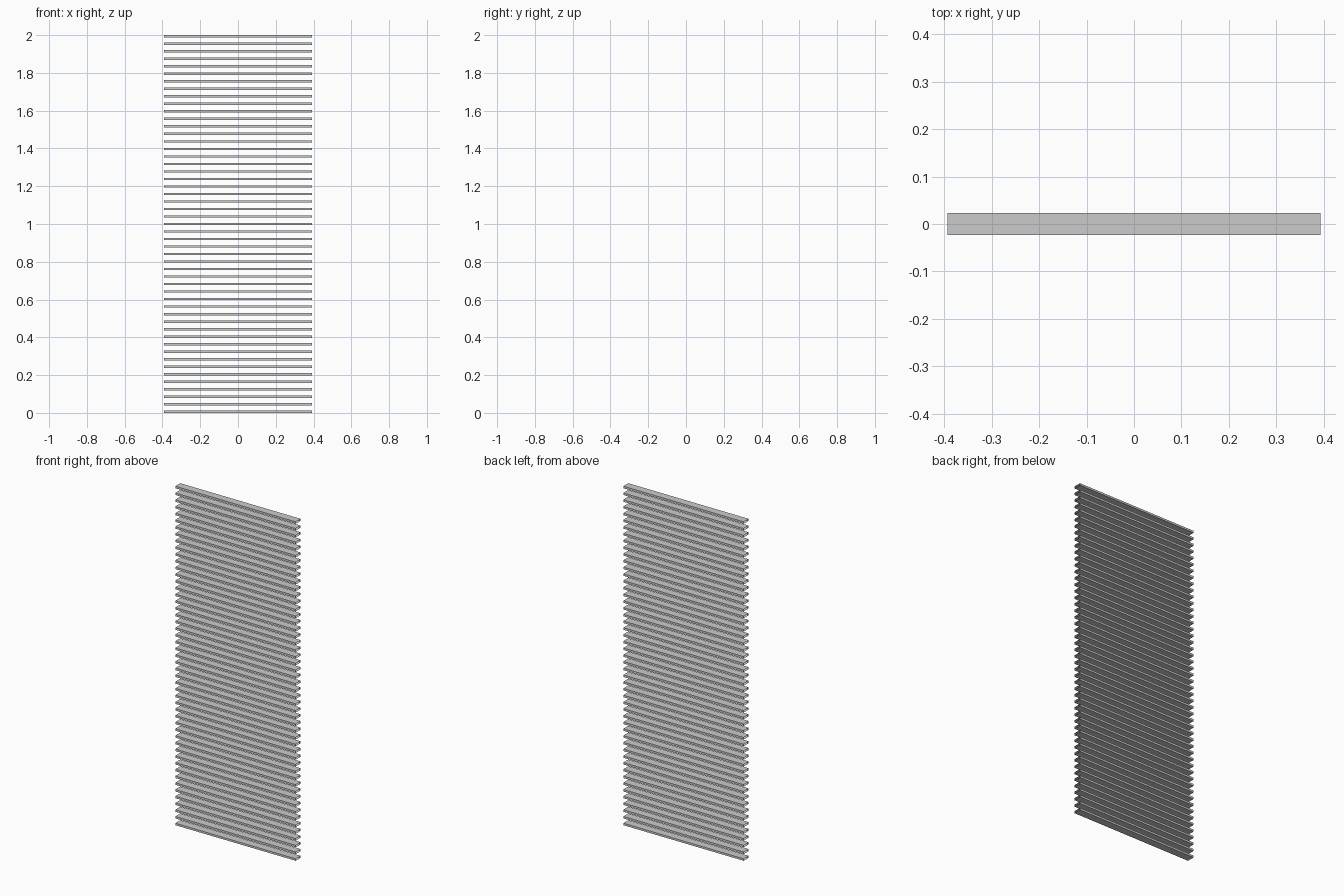
import bpy

if "Cube" in bpy.data.objects:
    bpy.data.objects.remove(bpy.data.objects["Cube"])

# Overall sizes
COUNT = 51
HALF_WIDTH = 0.393
HALF_DEPTH = 0.023
THICKNESS = 0.012
STEP = (2.0 - THICKNESS) / (COUNT - 1)


def make_slat(name):
    """Flat rectangular slat, open at both ends."""
    section = [(-HALF_DEPTH, 0), (HALF_DEPTH, 0),
               (HALF_DEPTH, THICKNESS), (-HALF_DEPTH, THICKNESS)]
    verts = [(x, y, z) for x in (-HALF_WIDTH, HALF_WIDTH) for y, z in section]
    faces = [(i, 4 + i, 4 + (i + 1) % 4, (i + 1) % 4) for i in range(4)]
    faces = [tuple(reversed(f)) for f in faces]
    mesh = bpy.data.meshes.new(name)
    mesh.from_pydata(verts, [], faces)
    obj = bpy.data.objects.new(name, mesh)
    bpy.context.collection.objects.link(obj)
    return obj


# Stack of evenly spaced blind slats
slats = make_slat("blind_slats")
stack = slats.modifiers.new("stack", 'ARRAY')
stack.count = COUNT
stack.use_relative_offset = False
stack.use_constant_offset = True
stack.constant_offset_displace = (0, 0, STEP)
